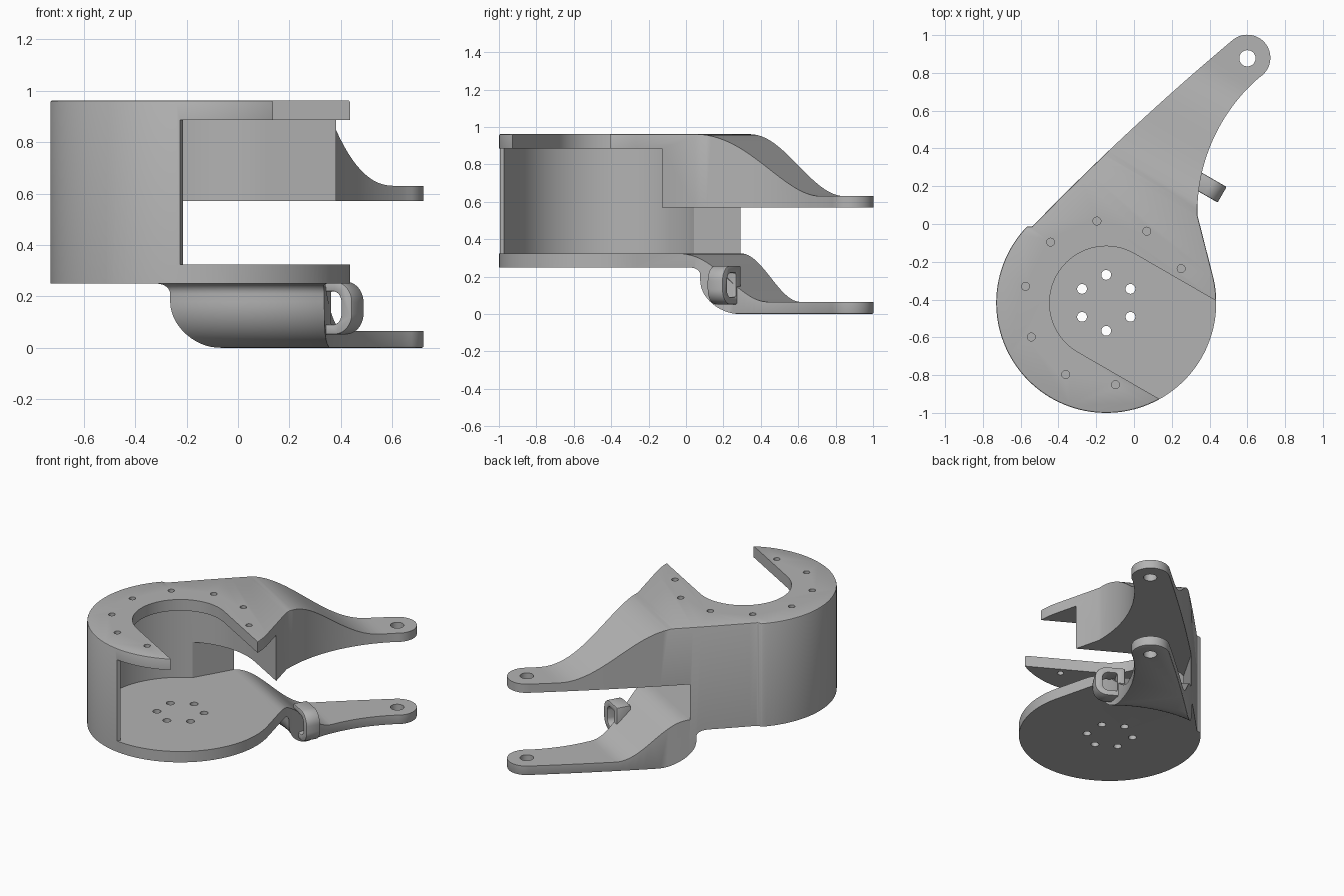
import bpy, bmesh
from math import sin, cos, pi, radians
from mathutils import Matrix, Vector

cube = bpy.data.objects.get("Cube")
if cube:
    bpy.data.objects.remove(cube, do_unlink=True)

grey = bpy.data.materials.new("machined grey")
grey.use_nodes = True
COL = (0.45, 0.45, 0.45, 1)
grey.diffuse_color = COL
grey.node_tree.nodes["Principled BSDF"].inputs["Base Color"].default_value = COL

# Working frame: origin on the disc axis, local y runs along the arms
CX, CY, R = -0.147, -0.4175, 0.5825
FRAME = Matrix.Translation((CX, CY, 0)) @ Matrix.Rotation(radians(-30), 4, 'Z')
ARM = 1.495


def arc(cx, cy, r, a0, a1, n):
    return [(cx + r * cos(radians(a0 + (a1 - a0) * i / n)),
             cy + r * sin(radians(a0 + (a1 - a0) * i / n))) for i in range(n + 1)]


def arc3(a, b, c, n):
    """Circular arc from a through b to c."""
    a, b, c = Vector(a), Vector(b), Vector(c)
    d = 2 * (a.x * (b.y - c.y) + b.x * (c.y - a.y) + c.x * (a.y - b.y))
    s = [p.length_squared for p in (a, b, c)]
    o = Vector(((s[0] * (b.y - c.y) + s[1] * (c.y - a.y) + s[2] * (a.y - b.y)) / d,
                (s[0] * (c.x - b.x) + s[1] * (a.x - c.x) + s[2] * (b.x - a.x)) / d))
    sweep = (a - o).angle_signed(c - o)
    return [tuple(o + Matrix.Rotation(-sweep * i / n, 2) @ (a - o)) for i in range(n + 1)]


def s_curve(y0, z0, y1, z1, n=24):
    return [(y0 + (y1 - y0) * i / n, z1 + (z0 - z1) * (1 + cos(pi * i / n)) / 2)
            for i in range(n + 1)]


def prism(name, pts, lo, hi, axis='Z', matrix=FRAME):
    """Extrude a closed profile from lo to hi along an axis."""
    place = {'Z': lambda p, h: (p[0], p[1], h),
             'X': lambda p, h: (h, p[0], p[1]),
             'Y': lambda p, h: (p[0], h, p[1])}[axis]
    bm = bmesh.new()
    face = bm.faces.new([bm.verts.new(place(p, lo)) for p in pts])
    ext = bmesh.ops.extrude_face_region(bm, geom=[face])
    move = Vector(place((0, 0), hi - lo))
    bmesh.ops.translate(bm, vec=move, verts=[v for v in ext["geom"] if isinstance(v, bmesh.types.BMVert)])
    return finish(name, bm, matrix)


def lathe(name, pts, matrix=FRAME, steps=128):
    bm = bmesh.new()
    vs = [bm.verts.new((r, 0, z)) for r, z in pts]
    es = [bm.edges.new((a, b)) for a, b in zip(vs, vs[1:])]
    bmesh.ops.spin(bm, geom=vs + es, axis=(0, 0, 1), cent=(0, 0, 0),
                   angle=2 * pi, steps=steps, use_merge=True)
    bmesh.ops.remove_doubles(bm, verts=bm.verts, dist=1e-5)
    return finish(name, bm, matrix)


def finish(name, bm, matrix):
    bmesh.ops.recalc_face_normals(bm, faces=bm.faces)
    bm.transform(matrix)
    me = bpy.data.meshes.new(name)
    bm.to_mesh(me)
    bm.free()
    me.materials.append(grey)
    ob = bpy.data.objects.new(name, me)
    bpy.context.collection.objects.link(ob)
    return ob


def activate(ob):
    bpy.ops.object.select_all(action='DESELECT')
    ob.select_set(True)
    bpy.context.view_layer.objects.active = ob


def cut(ob, cutter):
    cutter.hide_render = True
    activate(ob)
    m = ob.modifiers.new("cut", 'BOOLEAN')
    m.operation, m.solver, m.object = 'DIFFERENCE', 'EXACT', cutter
    bpy.ops.object.modifier_apply(modifier=m.name)
    bpy.data.objects.remove(cutter, do_unlink=True)


def bevel(ob, width):
    activate(ob)
    m = ob.modifiers.new("edge", 'BEVEL')
    m.width, m.segments, m.limit_method, m.angle_limit = width, 2, 'ANGLE', radians(40)
    bpy.ops.object.modifier_apply(modifier=m.name)


def open_slot(name, r, lo, hi):
    """Round-ended slot that opens sideways."""
    return prism(name, arc(0, 0, r, 90, 270, 48) + [(1, -r), (1, r)], lo, hi)


def box(name, x0, x1, y0, y1, lo, hi):
    return prism(name, [(x0, y0), (x1, y0), (x1, y1), (x0, y1)], lo, hi)


# Housing: disc blended into a tapering arm
outline = (arc(CX, CY, R, 136, 375, 90)
           + arc3((0.335, 0.05), (0.395, 0.39), (0.66, 0.773), 28)
           + arc(0.6, 0.88, 0.122, -52, 127, 30)
           + arc3((0.52, 0.972), (0.08, 0.587), (-0.54, -0.015), 28))
body = prism("housing_with_arms", outline, 0, 0.962, matrix=Matrix.Identity(4))
bevel(body, 0.008)

# Upper arm slope and gap between the arms with the lower arm slope
cut(body, prism("upper_slope", s_curve(0.64, 0.962, 1.36, 0.63)
                + [(2, 0.63), (2, 1.2), (0.64, 1.2)], -1, 1, 'X'))
cut(body, prism("arm_gap", [(0.1, 0.325)] + s_curve(0.57, 0.325, 1.02, 0.065)
                + [(2, 0.065), (2, 0.57), (0.1, 0.57)], -0.43, 1, 'X'))

# Inner chamber, its side opening and the slot in the top plate
cut(body, open_slot("chamber", 0.515, 0.325, 0.885))
cut(body, box("side_opening", 0.22, 0.9, -0.9, -0.3, 0.325, 0.885))
cut(body, open_slot("top_slot", 0.3, 0.8, 1.2))

# Round clearance under the disc
under = ([(0, -0.2), (0.87, -0.2)] + arc(0.87, 0.18, 0.18, 270, 180, 14)
         + arc(0.65, 0.21, 0.04, 0, 90, 6) + [(0, 0.25)])
cut(body, lathe("under_clearance", under))

# Screw holes
for i in range(6):
    a = radians(30 + 60 * i)
    px, py = 0.148 * sin(a), 0.148 * cos(a)
    cut(body, prism("base_hole", arc(px, py, 0.026, 0, 345, 23), 0.1, 0.5))
for i in range(8):
    a = radians(54.5 + 36 * i)
    cut(body, prism("top_hole", arc(0.436 * cos(a), 0.436 * sin(a), 0.021, 0, 345, 23), 0.8, 1.2))
cut(body, prism("pivot_hole", arc(0, ARM, 0.043, 0, 350, 35), -0.2, 1.2))


# Cable loop on the side of the lower arm
def rounded(x0, x1, z0, z1, r):
    return ([(x0, z1), (x0, z0)] + arc(x1 - r, z0 + r, r, -90, 0, 10)
            + arc(x1 - r, z1 - r, r, 0, 90, 10))


loop = prism("cable_loop", rounded(0.05, 0.245, 0.052, 0.258, 0.08), 0.755, 0.85, 'Y')
cut(loop, prism("loop_hole", rounded(0.1, 0.195, 0.09, 0.22, 0.04), 0.6, 1, 'Y'))
bevel(loop, 0.006)

for ob in (body, loop):
    activate(ob)
    bpy.ops.object.shade_smooth_by_angle(angle=radians(30))
